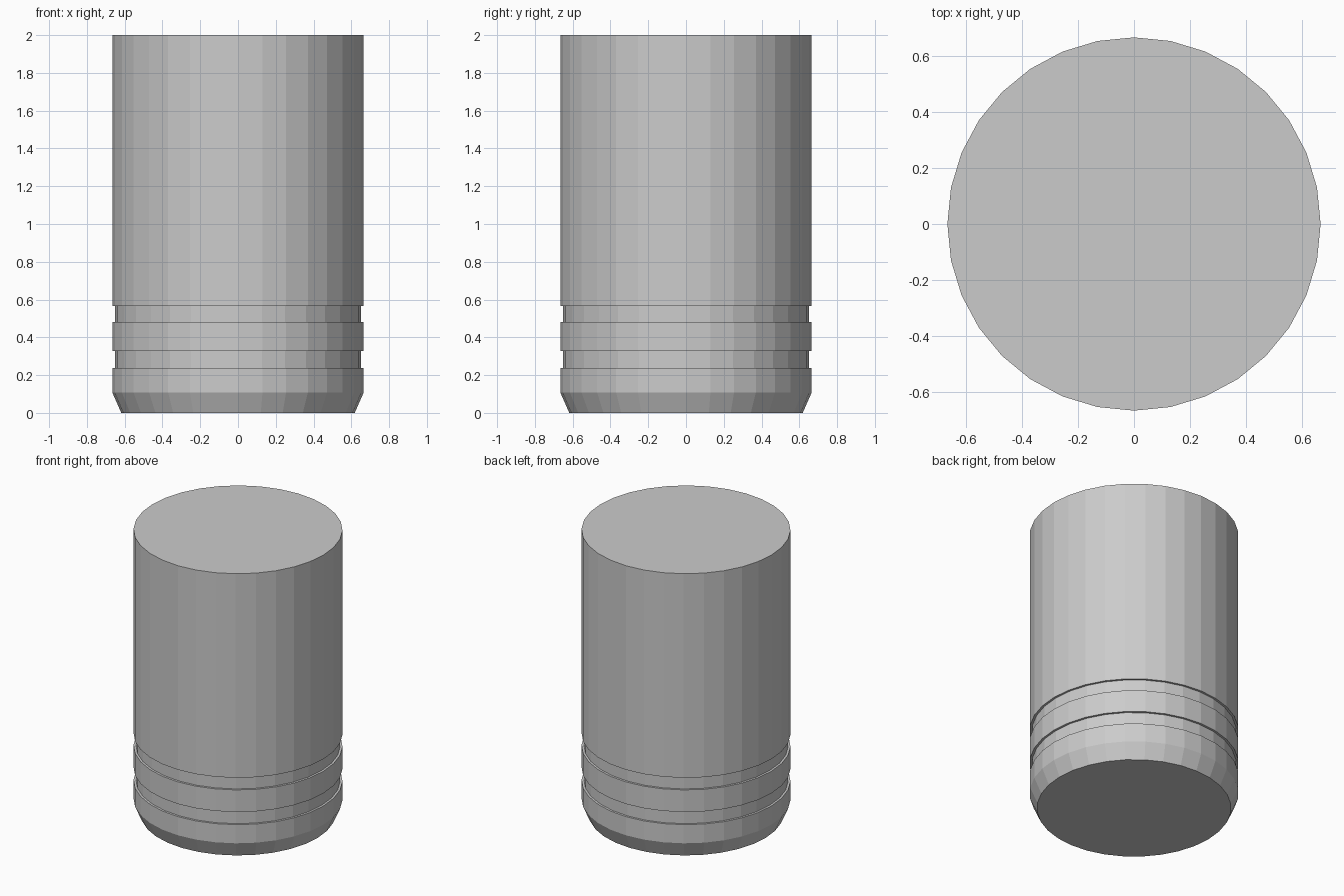
import bpy, bmesh, math

if "Cube" in bpy.data.objects:
    bpy.data.objects.remove(bpy.data.objects["Cube"])

SIDES = 32
R, GROOVE, BASE = 0.665, 0.65, 0.618

# Outer profile as (radius, height), from bottom to top
profile = [(BASE, 0), (R, 0.107), (R, 0.238)]
for low, high, land_end in ((0.238, 0.327, 0.482), (0.482, 0.567, 2.0)):
    profile += [(GROOVE, low), (GROOVE, high), (R, high), (R, land_end)]

# Lathe the profile into rings of flat facets
bm = bmesh.new()
rings = []
for r, z in profile:
    rings.append([bm.verts.new((r * math.cos(math.tau * i / SIDES),
                                r * math.sin(math.tau * i / SIDES), z))
                  for i in range(SIDES)])
for a, b in zip(rings, rings[1:]):
    for i in range(SIDES):
        j = (i + 1) % SIDES
        bm.faces.new((a[i], a[j], b[j], b[i]))

# End caps
bm.faces.new(rings[0][::-1])
bm.faces.new(rings[-1])
bm.normal_update()

mesh = bpy.data.meshes.new("grooved_cylinder")
bm.to_mesh(mesh)
bm.free()
bpy.context.collection.objects.link(bpy.data.objects.new("grooved_cylinder", mesh))
